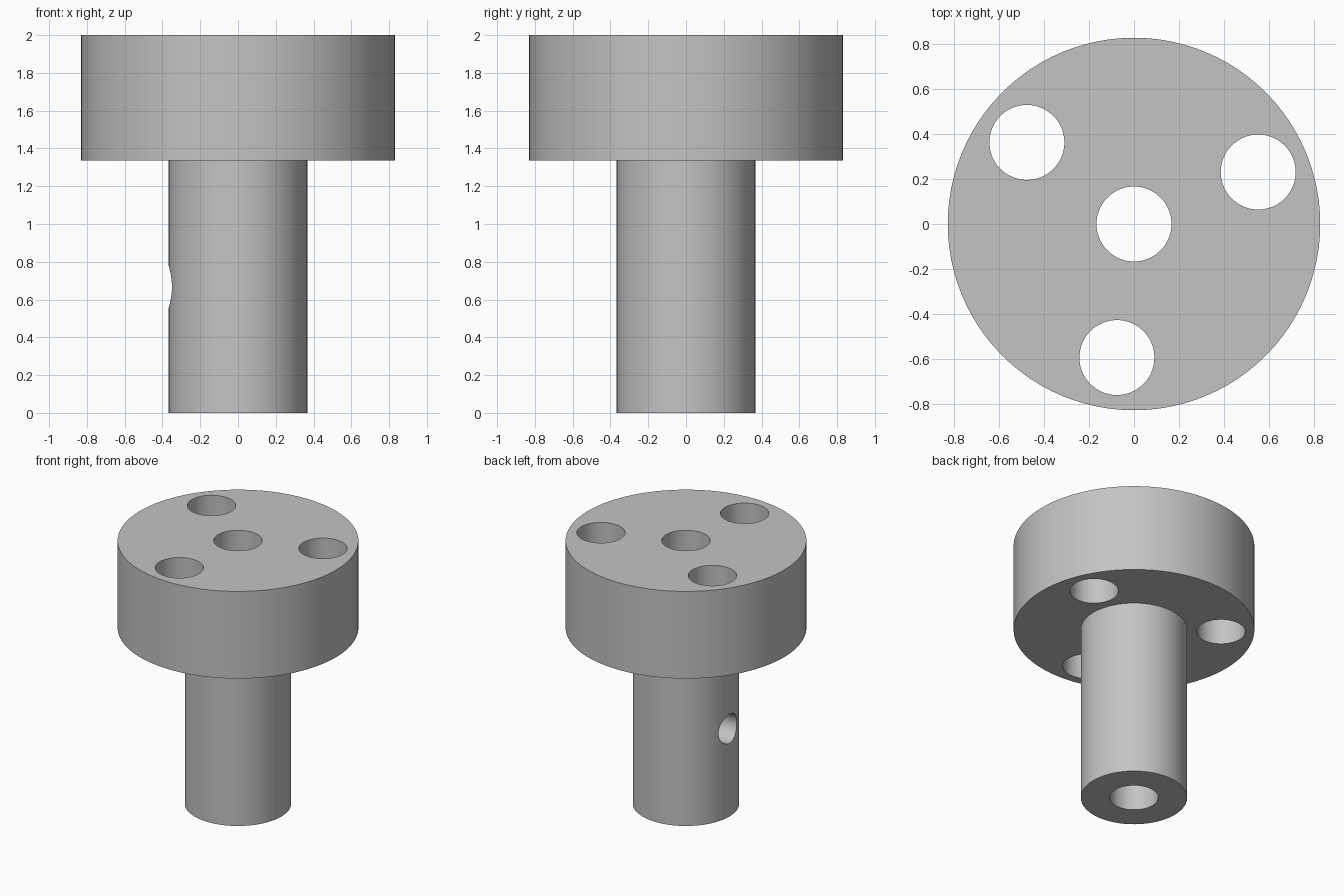
import bpy, math

cube = bpy.data.objects.get("Cube")
if cube:
    bpy.data.objects.remove(cube, do_unlink=True)

HEIGHT, HEAD_BOTTOM = 2.0, 1.337
HEAD_R, SHAFT_R, BORE_R = 0.83, 0.367, 0.167
BOLT_CIRCLE, BOLT_START = 0.6, 22.7

steel = bpy.data.materials.new("plain grey")
steel.use_nodes = True
grey = (0.55, 0.55, 0.55, 1)
steel.diffuse_color = grey
steel.node_tree.nodes["Principled BSDF"].inputs["Base Color"].default_value = grey


def lathe(name, profile, segments=96):
    """Revolve a closed (radius, z) profile around the z axis."""
    n = len(profile)
    verts, faces = [], []
    for i in range(segments):
        a = math.tau * i / segments
        verts += [(r * math.cos(a), r * math.sin(a), z) for r, z in profile]
        j = (i + 1) % segments
        for k in range(n):
            m = (k + 1) % n
            faces.append((i * n + k, j * n + k, j * n + m, i * n + m))
    mesh = bpy.data.meshes.new(name)
    mesh.from_pydata(verts, [], faces)
    obj = bpy.data.objects.new(name, mesh)
    bpy.context.collection.objects.link(obj)
    return obj


def drill(target, radius, depth, location, rotation=(0, 0, 0)):
    """Cut a round hole and discard the cutter."""
    bpy.ops.mesh.primitive_cylinder_add(vertices=64, radius=radius, depth=depth,
                                        location=location, rotation=rotation)
    cutter = bpy.context.object
    cutter.hide_render = True
    mod = target.modifiers.new("hole", "BOOLEAN")
    mod.operation, mod.solver, mod.object = "DIFFERENCE", "EXACT", cutter
    bpy.context.view_layer.objects.active = target
    bpy.ops.object.modifier_apply(modifier=mod.name)
    bpy.data.objects.remove(cutter, do_unlink=True)


# Flanged hub: wide head on a narrow shaft with a bore right through
hub = lathe("flanged_hub", [
    (BORE_R, 0), (SHAFT_R, 0), (SHAFT_R, HEAD_BOTTOM),
    (HEAD_R, HEAD_BOTTOM), (HEAD_R, HEIGHT), (BORE_R, HEIGHT)])
hub.data.materials.append(steel)

# Three bolt holes through the head
for i in range(3):
    a = math.radians(BOLT_START + 120 * i)
    drill(hub, BORE_R, 1.0,
          (BOLT_CIRCLE * math.cos(a), BOLT_CIRCLE * math.sin(a), HEIGHT - 0.33))

# Set-screw hole from one side of the shaft into the bore
drill(hub, 0.11, 0.5, (-0.3, 0, 0.667), (0, math.pi / 2, 0))

bpy.ops.object.select_all(action="DESELECT")
hub.select_set(True)
bpy.context.view_layer.objects.active = hub
bpy.ops.object.shade_smooth_by_angle(angle=math.radians(30))
